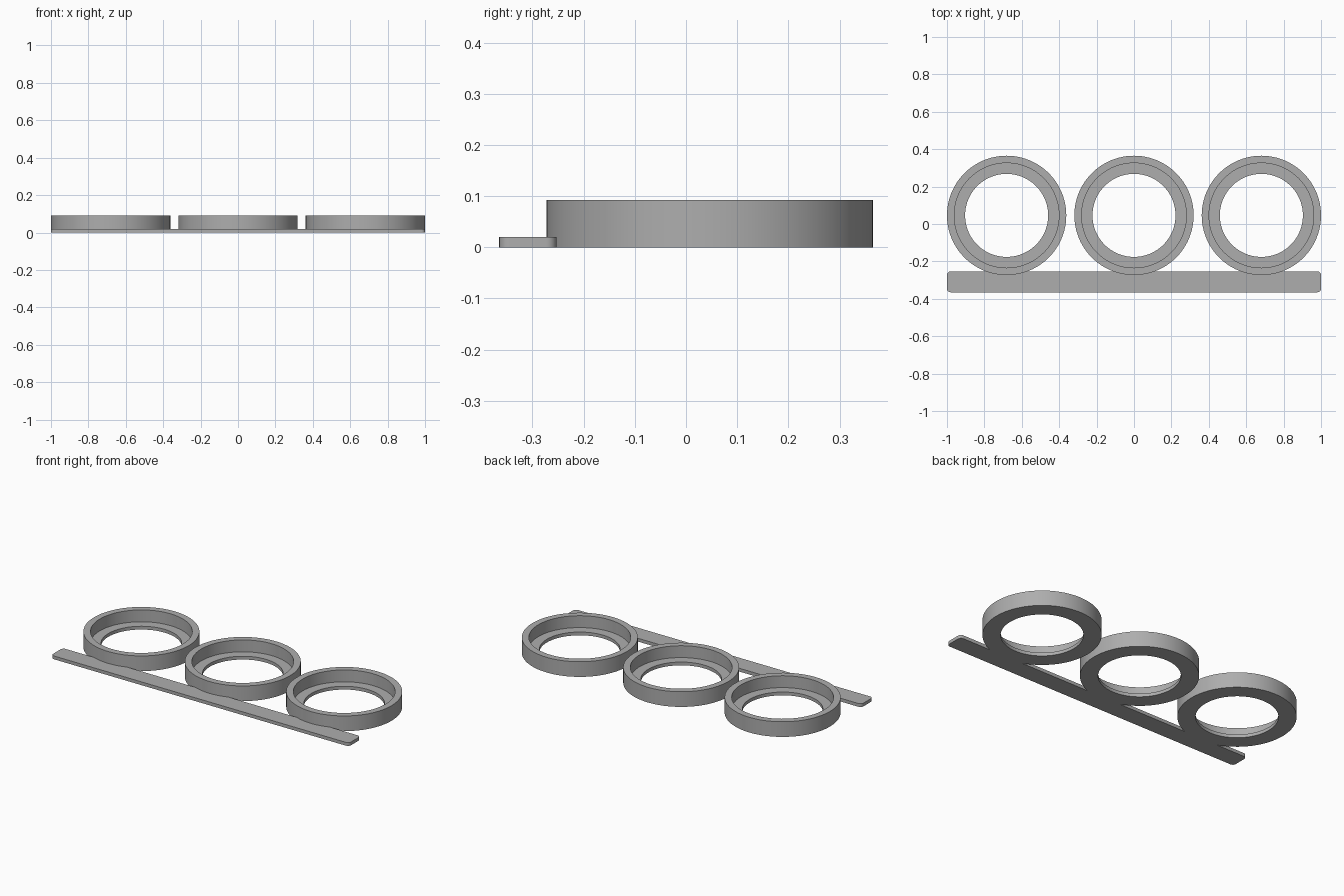
import bpy, bmesh, math

cube = bpy.data.objects.get("Cube")
if cube:
    bpy.data.objects.remove(cube, do_unlink=True)

# Single plain grey material
grey = bpy.data.materials.new("plain grey")
grey.use_nodes = True
colour = (0.42, 0.42, 0.42, 1)
grey.diffuse_color = colour
grey.node_tree.nodes["Principled BSDF"].inputs["Base Color"].default_value = colour

SEGMENTS = 96
BASE = 0.02        # thickness of the bar and of the inner ledges
HEIGHT = 0.092     # height of the ring walls
OUTER, SEAT, HOLE = 0.319, 0.28, 0.222
RING_Y = 0.046


def finish(name, bm, location):
    """Turn a bmesh into a shaded, coloured object."""
    bmesh.ops.recalc_face_normals(bm, faces=bm.faces)
    mesh = bpy.data.meshes.new(name)
    bm.to_mesh(mesh)
    bm.free()
    mesh.materials.append(grey)
    obj = bpy.data.objects.new(name, mesh)
    obj.location = location
    bpy.context.collection.objects.link(obj)
    bpy.ops.object.select_all(action='DESELECT')
    obj.select_set(True)
    bpy.context.view_layer.objects.active = obj
    bpy.ops.object.shade_smooth_by_angle(angle=math.radians(30))
    return obj


def stepped_ring(name, x):
    """Spin a stepped wall section around the ring's axis."""
    bm = bmesh.new()
    profile = [(HOLE, 0), (OUTER, 0), (OUTER, HEIGHT),
               (SEAT, HEIGHT), (SEAT, BASE), (HOLE, BASE)]
    verts = [bm.verts.new((r, 0, z)) for r, z in profile]
    edges = [bm.edges.new((a, b)) for a, b in zip(verts, verts[1:] + verts[:1])]
    bmesh.ops.spin(bm, geom=verts + edges, cent=(0, 0, 0), axis=(0, 0, 1),
                   angle=math.tau, steps=SEGMENTS, use_merge=True)
    bmesh.ops.remove_doubles(bm, verts=bm.verts, dist=0.0001)
    return finish(name, bm, (x, RING_Y, 0))


# Three stepped rings in a row
for name, x in (("right_ring", -0.681), ("middle_ring", 0), ("left_ring", 0.681)):
    stepped_ring(name, x)

# Flat front bar with rounded upright corners
bm = bmesh.new()
bmesh.ops.create_cube(bm, size=1)
bmesh.ops.scale(bm, vec=(2, 0.112, BASE), verts=bm.verts)
uprights = [e for e in bm.edges if abs(e.verts[0].co.z - e.verts[1].co.z) > 0.01]
bmesh.ops.bevel(bm, geom=uprights, offset=0.02, segments=6, profile=0.5,
                affect='EDGES')
finish("front_bar", bm, (0, -0.309, BASE / 2))
